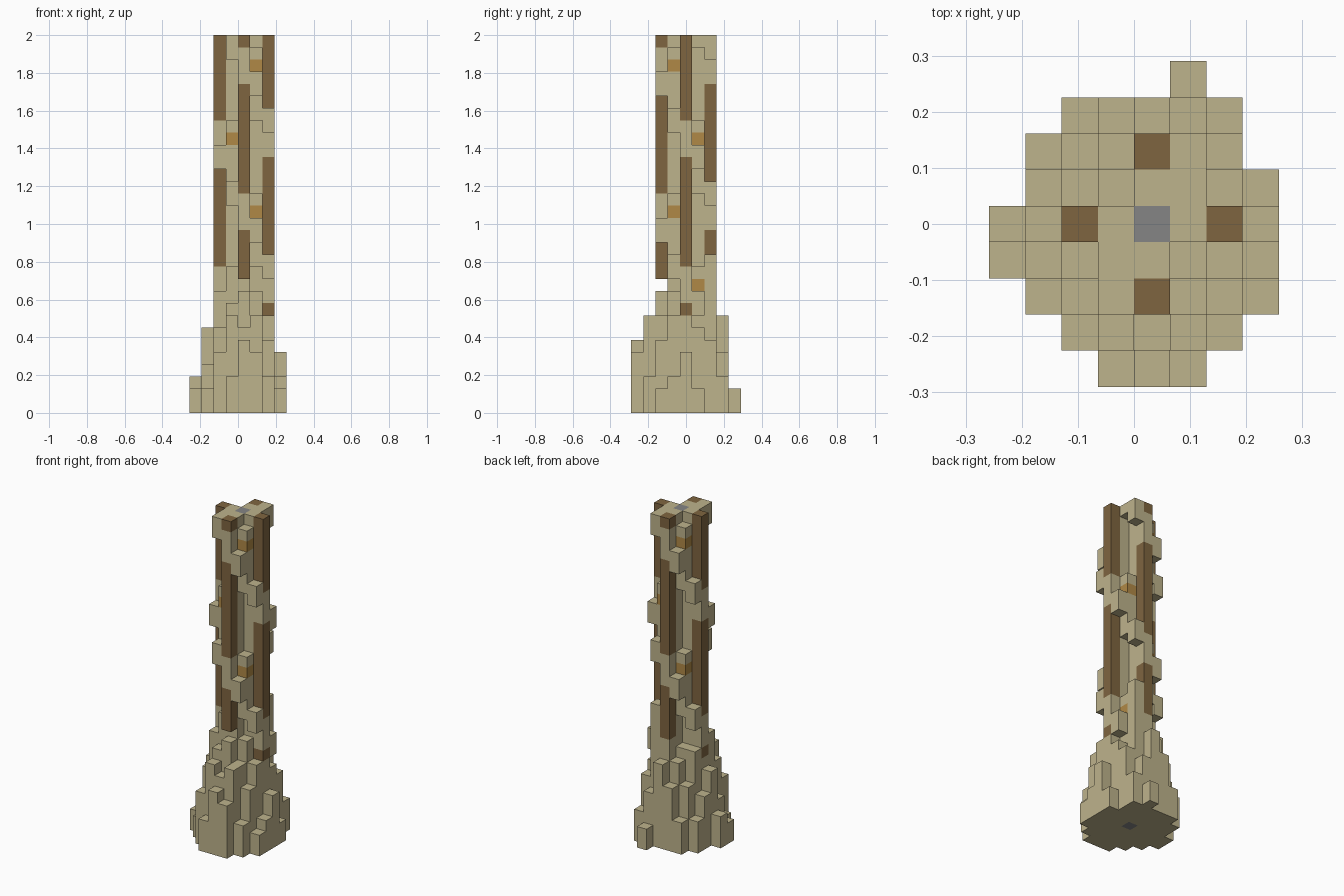
import bpy
import bmesh
from mathutils import Vector

cube = bpy.data.objects.get("Cube")
if cube:
    bpy.data.objects.remove(cube, do_unlink=True)

LEVELS = 31
UNIT = 2 / LEVELS
cells = {}  # (x, y, level) -> part name, the middle column is x = y = 0


def fill(x, y, low, high, part):
    for level in range(max(low, 0), min(high, LEVELS)):
        cells[x, y, level] = part


def turn(x, y, times):
    """Clockwise quarter turns seen from above."""
    for _ in range(times % 4):
        x, y = y, -x
    return x, y


# Cross-shaped trunk around a stone core
fill(0, 0, 0, LEVELS, "stone_core")
for q in range(4):
    for reach in (1, 2):
        fill(*turn(0, -reach, q), 0, LEVELS, "trunk")

# Bark strips on the arm tips, half a period apart on neighbouring arms
for q in range(4):
    shift = 6 * (q % 2)
    for start in (6, 18, 30):
        fill(*turn(0, -2, q), start - shift, start + 9 - shift, "bark_strips")
    if q % 2:
        fill(*turn(0, -2, q), 24, LEVELS, "bark_strips")

# Spiral steps with a lamp, climbing round the four corners
for q in range(4):
    for turn_number in range(4):
        lamp = 4 + 12 * turn_number - 6 * (q % 2) + 12 * (q % 2)
        fill(*turn(1, -1, q), lamp - 4, lamp + 2, "spiral_steps")
        fill(*turn(1, -2, q), lamp - 2, lamp, "spiral_steps")
        fill(*turn(2, -1, q), lamp - 5, lamp - 3, "spiral_steps")
        fill(*turn(1, -1, q), lamp, lamp + 1, "lamps")

# Root flare: first x, then the height of each root, front row to back row
roots = [
    (-1, "3 6 5"),
    (-2, "5 8 7 8 3"),
    (-3, "2 7 9 10 8 6 2"),
    (-4, "2 4 10 11 0 10 8 3"),
    (-4, "3 7 8 0 0 0 8 5"),
    (-3, "5 9 9 0 10 7 2"),
    (-3, "3 6 8 10 13 6"),
    (-2, "3 6 8 5 3"),
    (1, "2"),
]
for row, (first, heights) in enumerate(roots):
    for step, height in enumerate(heights.split()):
        fill(first + step, row - 4, 0, int(height), "root_flare")

# Notch above the front root
del cells[0, -2, 10]

tan = ("sandy_tan", (0.515, 0.451, 0.262, 1))
colours = {
    "trunk": tan,
    "spiral_steps": tan,
    "root_flare": tan,
    "bark_strips": ("dark_bark", (0.212, 0.130, 0.051, 1)),
    "lamps": ("amber", (0.434, 0.250, 0.061, 1)),
    "stone_core": ("stone_grey", (0.235, 0.235, 0.235, 1)),
}


def material(name, colour):
    mat = bpy.data.materials.get(name)
    if mat is None:
        mat = bpy.data.materials.new(name)
        mat.use_nodes = True
        mat.diffuse_color = colour
        mat.node_tree.nodes["Principled BSDF"].inputs["Base Color"].default_value = colour
    return mat


SIDES = [Vector(s) for s in ((1, 0, 0), (-1, 0, 0), (0, 1, 0), (0, -1, 0), (0, 0, 1), (0, 0, -1))]


def build(part):
    """Make the outer faces of all cells of one part."""
    bm = bmesh.new()
    for cell, name in cells.items():
        if name != part:
            continue
        middle = Vector(cell) + Vector((0.5, 0, 0.5))
        for side in SIDES:
            if tuple(int(a + b) for a, b in zip(cell, side)) in cells:
                continue
            u = Vector((side.y, side.z, side.x)) / 2
            v = side.cross(u)
            centre = middle + side / 2
            corners = (centre - u - v, centre + u - v, centre + u + v, centre - u + v)
            bm.faces.new([bm.verts.new(c * UNIT) for c in corners])
    bmesh.ops.remove_doubles(bm, verts=bm.verts, dist=UNIT / 100)
    mesh = bpy.data.meshes.new(part)
    bm.to_mesh(mesh)
    bm.free()
    mesh.materials.append(material(*colours[part]))
    bpy.context.collection.objects.link(bpy.data.objects.new(part, mesh))


for part in colours:
    build(part)
